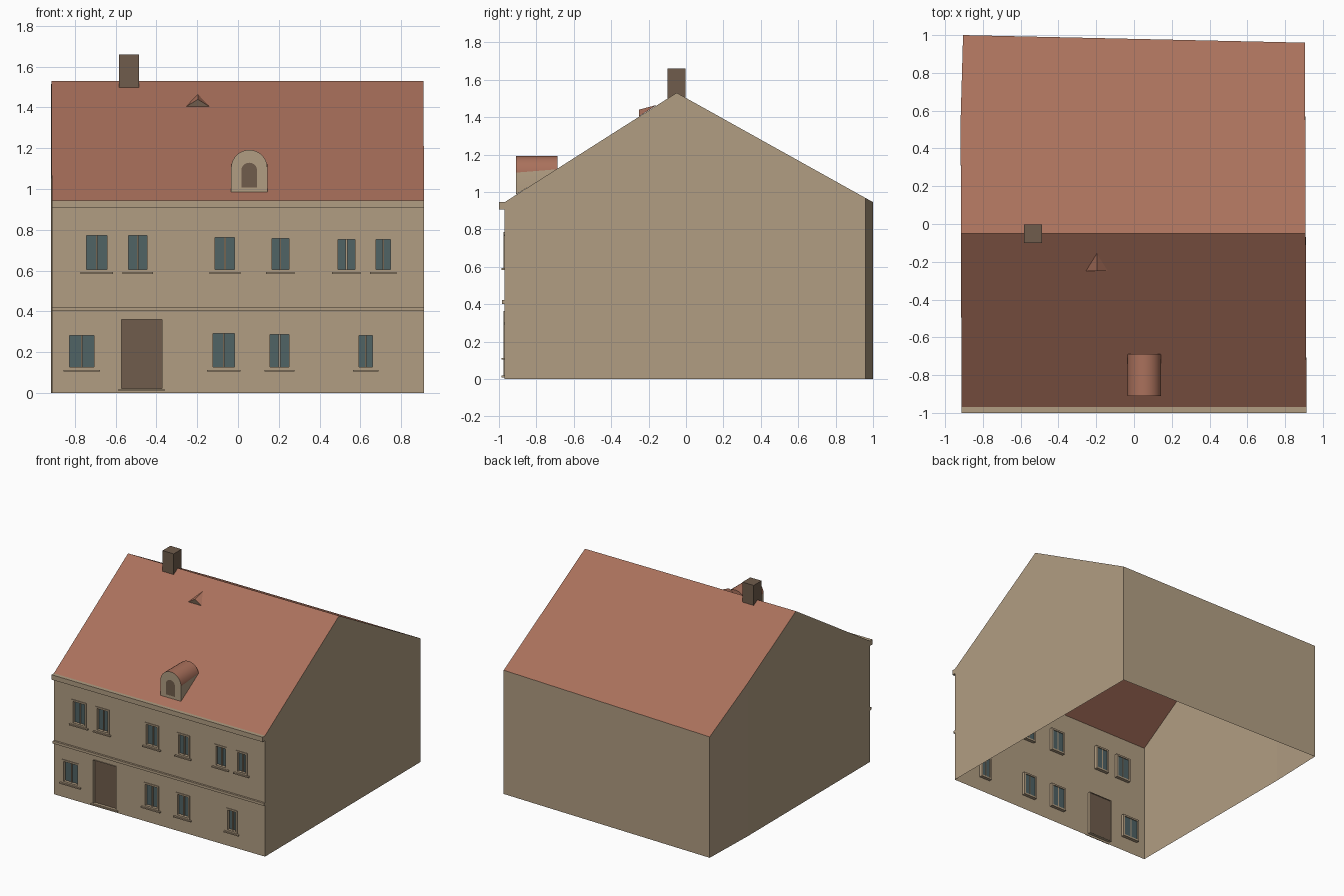
import bpy, bmesh, math

cube = bpy.data.objects.get("Cube")
if cube:
    bpy.data.objects.remove(cube, do_unlink=True)


def material(name, rgb):
    col = [(c / 255 / 12.92 if c < 10 else ((c / 255 + 0.055) / 1.055) ** 2.4) for c in rgb] + [1]
    m = bpy.data.materials.new(name)
    m.use_nodes = True
    m.diffuse_color = col
    m.node_tree.nodes["Principled BSDF"].inputs["Base Color"].default_value = col
    return m


PLASTER = material("plaster", (177, 157, 130))
TILE = material("roof_tile", (170, 113, 92))
BROWN = material("brown", (112, 92, 76))
GLASS = material("window_glass", (80, 99, 101))

FRONT, RIDGE_Y, RIDGE_Z, EAVE = -0.97, -0.05, 1.53, 0.945
SLOPE = (RIDGE_Z - EAVE) / (RIDGE_Y - FRONT)


def roof_z(y):
    return RIDGE_Z + (y - RIDGE_Y) * (SLOPE if y < RIDGE_Y else -0.557)


def finish(name, bm, *mats):
    me = bpy.data.meshes.new(name)
    bm.to_mesh(me)
    bm.free()
    for m in mats:
        me.materials.append(m)
    ob = bpy.data.objects.new(name, me)
    bpy.context.collection.objects.link(ob)
    return ob


def add_box(bm, x0, x1, y0, y1, z0, z1):
    vs = bmesh.ops.create_cube(bm, size=1)["verts"]
    for v in vs:
        v.co = (x1 if v.co.x > 0 else x0, y1 if v.co.y > 0 else y0, z1 if v.co.z > 0 else z0)


def box(name, mat, *dims):
    bm = bmesh.new()
    add_box(bm, *dims)
    return finish(name, bm, mat)


def sheet(name, mat, x0, x1, z0, z1, y):
    bm = bmesh.new()
    bm.faces.new([bm.verts.new((x, y, z)) for x, z in ((x0, z0), (x1, z0), (x1, z1), (x0, z1))])
    return finish(name, bm, mat)


# Openings: left edge, right edge, bottom, top
UP, LOW = 0.592, 0.113
WINDOWS = [
    (-0.757, -0.63, UP, 0.785), (-0.55, -0.434, UP, 0.785), (-0.125, -0.003, UP, 0.775),
    (0.154, 0.262, UP, 0.77), (0.478, 0.586, UP, 0.766), (0.664, 0.762, UP, 0.766),
    (-0.84, -0.694, LOW, 0.294), (-0.135, -0.003, LOW, 0.304),
    (0.145, 0.262, LOW, 0.3), (0.58, 0.674, LOW, 0.294)]
DOOR = (-0.576, -0.37, 0.017, 0.363)

# House shell: slightly skewed footprint, open underneath
PLAN = {"FL": (-0.913, FRONT), "FR": (0.913, FRONT), "BR": (0.905, 0.96),
        "BL": (-0.905, 1.0), "K": (-0.918, 0.55)}


def shell(name, mat, *faces):
    bm = bmesh.new()
    v = {}
    for key, (x, y) in PLAN.items():
        v[key + "0"] = bm.verts.new((x, y, 0))
        v[key + "1"] = bm.verts.new((x, y, roof_z(y)))
    v["RR"] = bm.verts.new((0.909, RIDGE_Y, RIDGE_Z))
    v["RL"] = bm.verts.new((-0.916, RIDGE_Y, RIDGE_Z))
    for f in faces:
        bm.faces.new([v[k] for k in f.split()])
    bmesh.ops.delete(bm, geom=[w for w in bm.verts if not w.link_faces], context="VERTS")
    return finish(name, bm, mat)


shell("side_and_back_walls", PLASTER, "FR0 BR0 BR1 RR FR1", "K0 FL0 FL1 RL K1",
      "BL0 K0 K1 BL1", "BR0 BL0 BL1 BR1")
shell("roof", TILE, "FL1 FR1 RR RL", "RR BR1 BL1 K1 RL")

# Front wall with holes for windows and door
bm = bmesh.new()
inset = 0.003
holes = [(a + inset, b - inset, c + inset, d - inset) for a, b, c, d in WINDOWS + [DOOR]]
for x0, x1, z0, z1 in [(-0.913, 0.913, 0, EAVE)] + holes:
    loop = [bm.verts.new((x, FRONT, z)) for x, z in ((x0, z0), (x1, z0), (x1, z1), (x0, z1))]
    for i in range(4):
        bm.edges.new((loop[i], loop[i - 1]))
bmesh.ops.triangle_fill(bm, edges=bm.edges[:], use_beauty=True, normal=(0, -1, 0))
for f in bm.faces:
    f.normal_update()
    if f.normal.y > 0:
        f.normal_flip()
finish("front_wall", bm, PLASTER)


def frame(bm, x0, x1, z0, z1, w, y0, y1):
    add_box(bm, x0, x0 + w, y0, y1, z0, z1)
    add_box(bm, x1 - w, x1, y0, y1, z0, z1)
    add_box(bm, x0 + w, x1 - w, y0, y1, z1 - w, z1)
    add_box(bm, x0 + w, x1 - w, y0, y1, z0, z0 + w)


# Windows: frame, central mullion, sill and recessed glass
for i, (x0, x1, z0, z1) in enumerate(WINDOWS, 1):
    bm = bmesh.new()
    frame(bm, x0, x1, z0, z1, 0.013, FRONT - 0.005, FRONT + 0.025)
    mid = (x0 + x1) / 2
    add_box(bm, mid - 0.004, mid + 0.004, FRONT + 0.008, FRONT + 0.02, z0 + 0.013, z1 - 0.013)
    finish(f"window_frame_{i}", bm, PLASTER)
    box(f"window_sill_{i}", PLASTER, x0 - 0.016, x1 + 0.016, FRONT - 0.016, FRONT, z0 - 0.009, z0)
    sheet(f"window_pane_{i}", GLASS, x0 + 0.006, x1 - 0.006, z0 + 0.006, z1 - 0.006, FRONT + 0.018)

# Door, jamb and threshold
x0, x1, z0, z1 = DOOR
bm = bmesh.new()
frame(bm, x0, x1, z0, z1, 0.004, FRONT - 0.005, FRONT + 0.025)
finish("door_jamb", bm, PLASTER)
sheet("door", BROWN, x0, x1, z0, z1, FRONT + 0.018)
box("door_threshold", PLASTER, x0 - 0.01, x1 + 0.01, FRONT - 0.016, FRONT, 0.009, 0.018)

# Facade mouldings
box("cornice", PLASTER, -0.913, 0.913, -1.0, FRONT, 0.907, EAVE)
box("string_course", PLASTER, -0.913, 0.913, FRONT - 0.015, FRONT, 0.402, 0.422)

# Chimney
box("chimney", BROWN, -0.583, -0.486, -0.1, -0.003, 1.498, 1.66)


def arch(cx, r, base, spring, n=14):
    pts = [(cx - r, base), (cx + r, base)]
    return pts + [(cx + r * math.cos(math.pi * i / n), spring + r * math.sin(math.pi * i / n))
                  for i in range(n + 1)]


# Arched dormer: plaster front and cheeks, tiled barrel vault
bm = bmesh.new()
Y0, Y1 = -0.91, -0.688
outline = arch(0.055, 0.089, 0.985, 1.103)
fr = [bm.verts.new((x, Y0, z)) for x, z in outline]
bk = [bm.verts.new((x, Y1, max(z, roof_z(Y1) - 0.003))) for x, z in outline]
bm.faces.new(fr)
for i in range(1, len(fr)):
    j = (i + 1) % len(fr)
    f = bm.faces.new((fr[i], bk[i], bk[j], fr[j]))
    if 2 <= i < len(fr) - 1:
        f.material_index = 1
        f.smooth = True
top = [v for v in bk if v.co.z > roof_z(Y1)]
cap = bm.faces.new(list(reversed(top)))
cap.material_index = 1
dormer = finish("arched_dormer", bm, PLASTER, TILE)
bpy.context.view_layer.objects.active = dormer
dormer.select_set(True)
bpy.ops.object.shade_smooth_by_angle(angle=math.radians(35))
dormer.select_set(False)

# Arched dormer window plate
bm = bmesh.new()
bm.faces.new([bm.verts.new((x, Y0 - 0.003, z)) for x, z in arch(0.055, 0.039, 1.007, 1.09)])
finish("dormer_window", bm, BROWN)

# Small triangular roof vent
bm = bmesh.new()
left, right, peak, back = [bm.verts.new(p) for p in (
    (-0.255, -0.25, 1.404), (-0.138, -0.25, 1.404), (-0.197, -0.25, 1.44), (-0.197, -0.157, 1.465))]
bm.faces.new((left, right, peak))
for f in ((right, back, peak), (back, left, peak)):
    bm.faces.new(f).material_index = 1
finish("triangular_vent", bm, BROWN, TILE)
